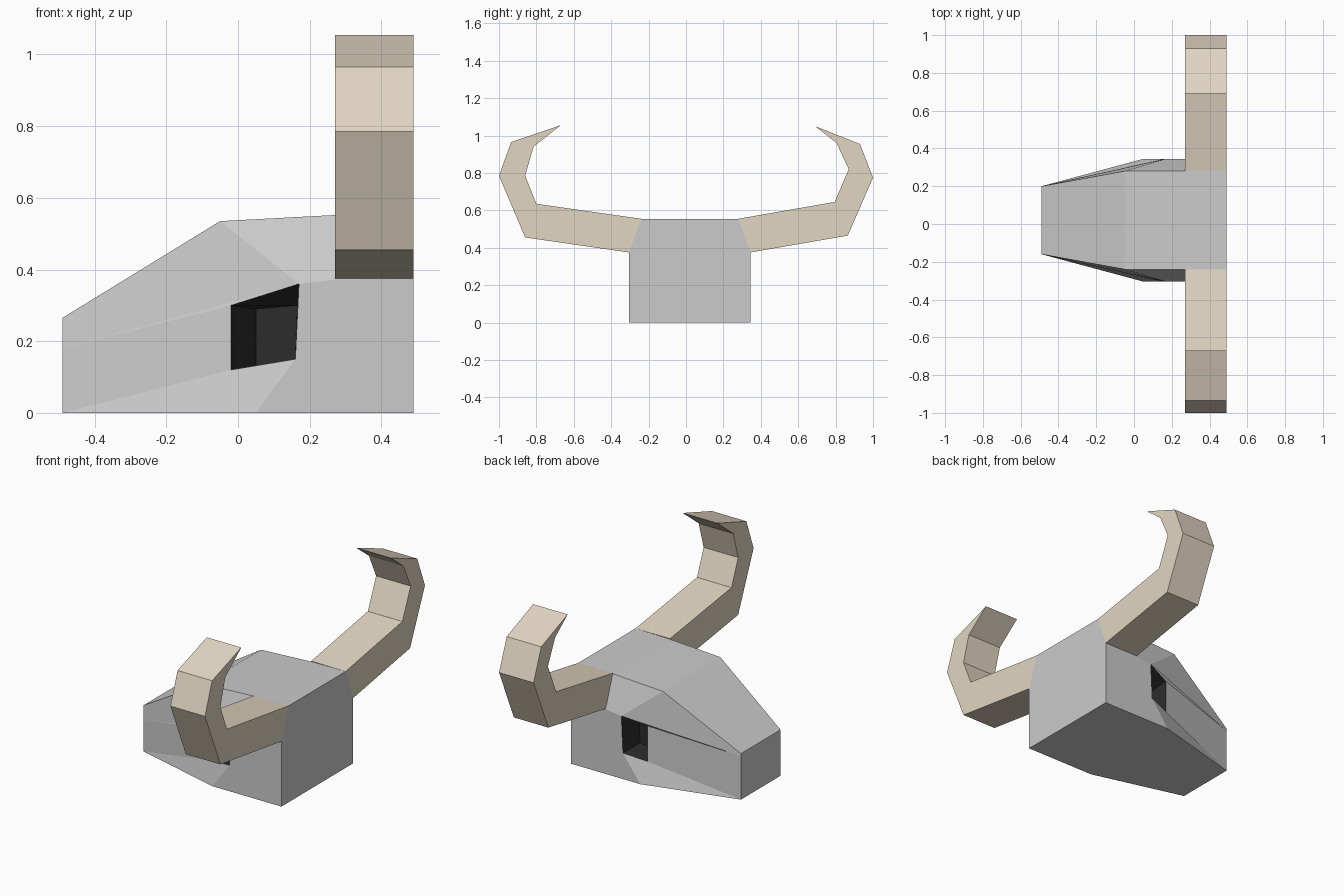
import bpy, bmesh
from mathutils import Vector

if "Cube" in bpy.data.objects:
    bpy.data.objects.remove(bpy.data.objects["Cube"])

MID = 0.02  # symmetry plane of the skull along y


def material(name, rgb):
    m = bpy.data.materials.new(name)
    m.diffuse_color = (*rgb, 1)
    m.use_nodes = True
    m.node_tree.nodes["Principled BSDF"].inputs["Base Color"].default_value = m.diffuse_color
    return m


def finish(name, bm, mats):
    bmesh.ops.recalc_face_normals(bm, faces=bm.faces)
    me = bpy.data.meshes.new(name)
    bm.to_mesh(me)
    bm.free()
    for m in mats:
        me.materials.append(m)
    ob = bpy.data.objects.new(name, me)
    bpy.context.collection.objects.link(ob)
    return ob


bone = material("bone", (0.8, 0.8, 0.8))
dark = material("socket_dark", (0.025, 0.025, 0.025))
tan = material("horn_tan", (0.76, 0.67, 0.54))


def side_points(bm, s):
    """Corner points of one half of the skull; s is the side (-1 or 1)."""
    px = -0.02 if s < 0 else 0.03      # rear end of the cheek panel
    pz = 0.30 if s < 0 else 0.325
    bz = 0.18 if s < 0 else 0.25       # brow ridge start on the snout
    pts = {
        "A": (-.49, .18, 0), "B": (-.49, .18, bz), "C": (-.49, .18, .265),
        "D": (-.05, .26, .535), "T": (.27, .26, .552), "U": (.49, .26, .555),
        "E": (.17, .325, .36), "F": (.27, .325, .372), "H": (.49, .325, .375),
        "G": (.05, .325, 0), "K": (.49, .325, 0), "L": (.16, .325, .15),
        "P": (px, .285, .12), "Q": (px, .285, pz),
        "p": (.05, .17, .13), "q": (.05, .17, .29),
        "l": (.16, .17, .15), "e": (.165, .17, .30),
    }
    return {k: bm.verts.new((x, MID + s * y, z)) for k, (x, y, z) in pts.items()}


# Skull with brow ridges, sunken cheeks and eye sockets
bm = bmesh.new()
sides = [side_points(bm, s) for s in (-1, 1)]
for v in sides:
    for loop in ("BCDE", "DTFE", "TUHF", "GLEFHK", "ABQP", "BEQ", "APLG"):
        bm.faces.new([v[c] for c in loop])
    for loop in ("PQqp", "QEeq", "ELle", "LPpl", "pqel"):
        bm.faces.new([v[c] for c in loop]).material_index = 1
a, b = sides
for loop in ("CD", "DT", "TU", "ABC", "UHK", "AGK"):  # faces joining both halves
    bm.faces.new([a[c] for c in loop] + [b[c] for c in reversed(loop)])
finish("skull", bm, [bone, dark])


# Horns: flat bent profiles (y, z) given as inner and outer edges, with a sharp tip
def horn(name, inner, outer, tip, x0=0.27, x1=0.49):
    bm = bmesh.new()
    outline = inner + [tip] + outer[::-1]
    n = len(outline)
    near, far = [[bm.verts.new((x, y, z)) for y, z in outline] for x in (x0, x1)]
    for i in range(n):
        j = (i + 1) % n
        bm.faces.new((near[i], near[j], far[j], far[i]))
    # strips between inner and outer edges
    k = len(inner)
    for row in (near, far):
        for i in range(k - 1):
            bm.faces.new((row[i], row[i + 1], row[n - 2 - i], row[n - 1 - i]))
        bm.faces.new((row[k - 1], row[k], row[k + 1]))
    finish(name, bm, [tan])


horn("left_horn",
     [(-.24, .555), (-.80, .635), (-.86, .785), (-.815, .94)],
     [(-.305, .375), (-.86, .455), (-1, .785), (-.935, .965)], (-.67, 1.055))
horn("right_horn",
     [(.28, .555), (.795, .645), (.87, .82), (.805, .96)],
     [(.345, .375), (.865, .465), (1, .775), (.93, .955)], (.69, 1.05))
